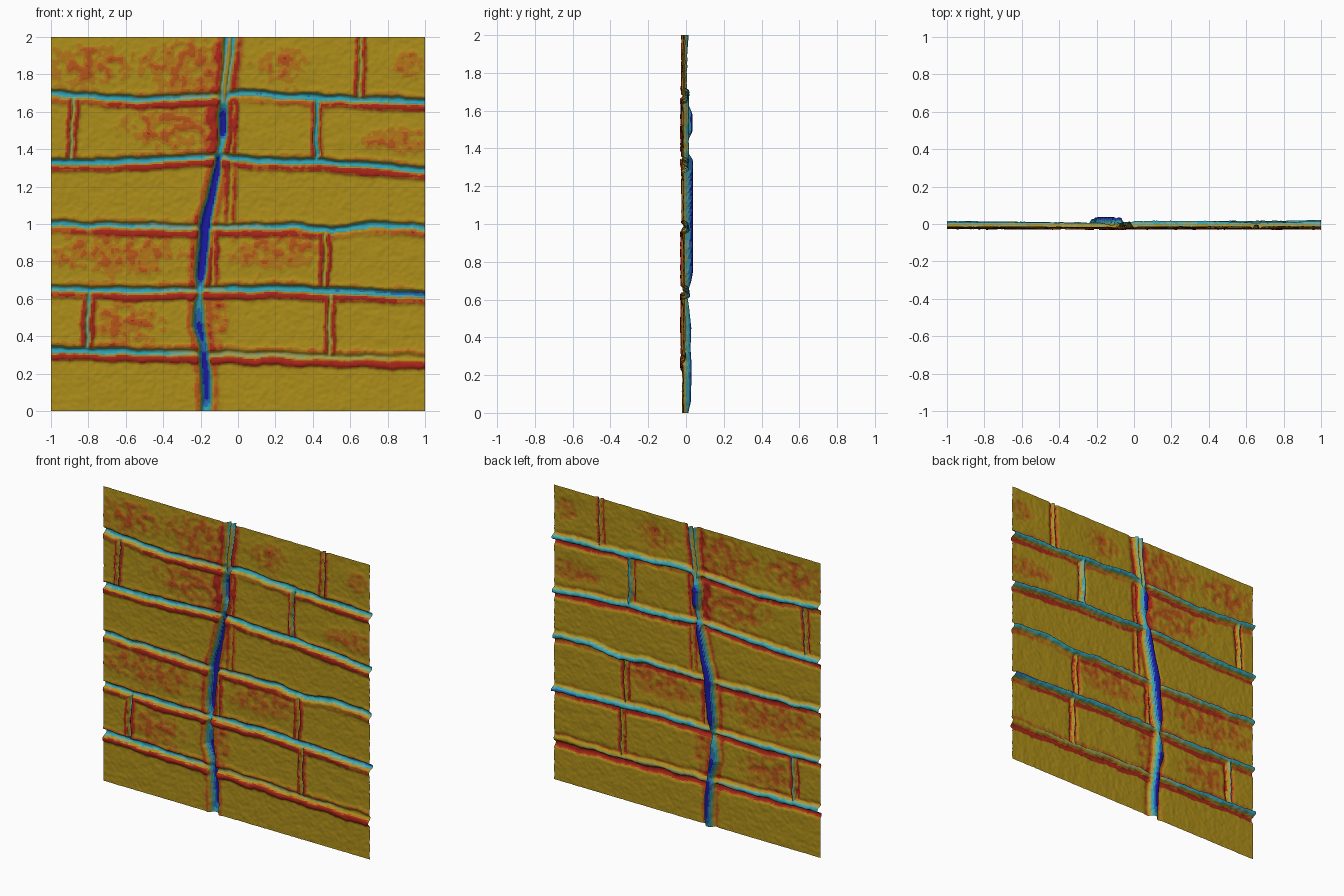
import bpy, bmesh, math
from mathutils import Vector, noise

N = 280          # grid resolution of the relief sheet
FACE = -0.014    # depth of the plain brick faces

# Horizontal mortar joints: (x, z, groove depth, lip height below groove)
BEDS = [
    [(-1, 1.70, .024, .006), (-.5, 1.665, .022, .010), (-.12, 1.69, .018, .012),
     (0, 1.70, .030, .004), (.4, 1.68, .030, .008), (.65, 1.665, .020, .010), (1, 1.655, .028, .012)],
    [(-1, 1.33, .030, .008), (-.5, 1.34, .024, .012), (-.12, 1.365, .022, .012),
     (.1, 1.34, .028, .008), (.4, 1.335, .028, .010), (.7, 1.31, .026, .013), (1, 1.29, .026, .010)],
    [(-1, 1.0, .022, .006), (-.5, .99, .020, .010), (-.2, .98, .016, .010),
     (.3, .99, .022, .008), (.5, .965, .030, .006), (.72, 1.0, .028, .004), (1, .98, .020, .008)],
    [(-1, .66, .022, .008), (-.6, .645, .022, .013), (-.2, .65, .018, .015),
     (.2, .655, .028, .013), (.6, .64, .030, .011), (1, .62, .034, .008)],
    [(-1, .33, .030, .013), (-.5, .315, .022, .015), (0, .305, .012, .015),
     (.5, .29, .010, .015), (1, .28, .006, .016)],
]
# Upright joints: (bottom z, top z, bottom x, top x, groove depth, lip height)
UPRIGHTS = [
    (1.67, 2.05, .65, .66, .010, .012), (1.36, 1.67, -.89, -.88, .013, .013),
    (1.34, 1.68, .415, .425, .030, .011), (.66, .96, .46, .47, .010, .014),
    (.33, .64, -.81, -.79, .020, .013), (.30, .62, .485, .50, .010, .014),
    (1.02, 1.66, -.04, -.03, .003, .010), (.67, .97, -.14, -.13, .006, .010),
]
# Deep crack: (z, x, floor depth, half width)
CRACK = [
    (0, -.17, .012, .024), (.06, -.165, .026, .022), (.25, -.175, .030, .024), (.34, -.185, .024, .018),
    (.45, -.21, .028, .026), (.56, -.21, .016, .020), (.63, -.205, .005, .012), (.69, -.20, .026, .018),
    (.74, -.197, .036, .024), (1.0, -.175, .037, .026), (1.2, -.13, .037, .020), (1.34, -.105, .036, .016),
    (1.38, -.095, .010, .014), (1.44, -.085, .010, .016), (1.49, -.083, .034, .022),
    (1.58, -.08, .034, .022), (1.64, -.075, .012, .020), (1.8, -.062, .010, .022),
    (1.95, -.045, .014, .026), (2, -.04, .020, .026)]
# Slightly proud worn patches: (x, z, x radius, z radius)
PATCHES = [(-.33, 1.52, .32, .13), (-.25, 1.85, .30, .16), (-.8, 1.85, .25, .12),
           (-.65, .84, .42, .13), (.2, .85, .30, .11), (-.62, .47, .24, .12), (.85, 1.45, .2, .08),
           (.25, 1.85, .15, .1), (.9, 1.85, .1, .08), (-.1, .5, .06, .15), (-.12, 1.5, .06, .2)]


def interp(points, t):
    if t <= points[0][0]:
        return points[0][1:]
    for a, b in zip(points, points[1:]):
        if t <= b[0]:
            f = (t - a[0]) / (b[0] - a[0])
            return [p + (q - p) * f for p, q in zip(a[1:], b[1:])]
    return points[-1][1:]


def bump(d, w):
    return math.exp(-(d / w) ** 4)


def soft(d, w):
    return math.exp(-(d / w) ** 2)


def relief(x, z):
    p = Vector((x, 0, z))
    # wobble the joints so their edges look worn
    wx = .010 * noise.noise(p * 9) + .005 * noise.noise(p * 28)
    wz = .010 * noise.noise(p * 8 + Vector((7, 3, 1))) + .005 * noise.noise(p * 25)
    grain = .0022 * noise.noise(p * 14) + .0022 * noise.noise(p * 38) + .0012 * noise.noise(p * 75)
    y = FACE + grain
    for px, pz, rx, rz in PATCHES:
        y -= (.005 + .005 * noise.noise(p * 22)) * bump(math.hypot((x - px) / rx, (z - pz) / rz), 1)
    groove, lip = 0, 0
    for bed in BEDS:
        if abs(z - bed[0][1]) < .2:
            bz, depth, rise = interp(bed, x)
            d = z + wz - bz
            groove = max(groove, depth * bump(d, .017))
            lip = max(lip, rise * bump(d + .032, .024), .4 * rise * soft(d - .03, .015))
    for z0, z1, x0, x1, depth, rise in UPRIGHTS:
        if z0 - .03 < z < z1 + .03:
            fade = min(1, (z - z0 + .03) / .03, (z1 + .03 - z) / .03)
            d = x + wx - x0 - (x1 - x0) * (z - z0) / (z1 - z0)
            groove = max(groove, fade * depth * bump(d, .010))
            lip = max(lip, fade * rise * soft(abs(d) - .018, .014))
    y += groove - lip * (1 - min(1, groove / .012))
    # crack with steep walls and a flat floor
    cx, floor, half = interp(CRACK, z)
    d = x + .6 * wx - cx
    y -= .007 * soft(abs(d) - half - .025, .02)
    k = bump(d, half * 1.15)
    y = max(y, y + (floor - y) * k)
    # loose fill leaves two thin slots in the upper crack
    if z > 1.62:
        y -= .025 * bump(d, half * .5) * min(1, (z - 1.62) / .08)
    return max(-.033, min(.038, y))


# Depth colours, front to back
BANDS = [(-.0225, (.40, .02, .01)), (-.0195, (.46, .09, .01)), (-.0172, (.45, .18, .01)),
         (-.007, (.42, .27, .01)), (-.001, (.33, .34, .10)), (.005, (.16, .38, .30)),
         (.017, (.03, .36, .45)), (.025, (.02, .14, .42)), (1, (.01, .01, .36))]

# Brick wall relief sheet
bm = bmesh.new()
bmesh.ops.create_grid(bm, x_segments=N, y_segments=N, size=1)
for v in bm.verts:
    x, z = v.co.x, v.co.y + 1
    v.co = (x, relief(x, z), z)
for f in bm.faces:
    y = f.calc_center_median().y
    f.material_index = next(i for i, b in enumerate(BANDS) if y < b[0])
    f.smooth = True
mesh = bpy.data.meshes.new("brick_wall")
bm.to_mesh(mesh)
bm.free()
for i, (_, c) in enumerate(BANDS):
    m = bpy.data.materials.new("depth_band_%d" % i)
    m.diffuse_color = (*c, 1)
    mesh.materials.append(m)
wall = bpy.data.objects.new("brick_wall", mesh)
bpy.context.collection.objects.link(wall)
